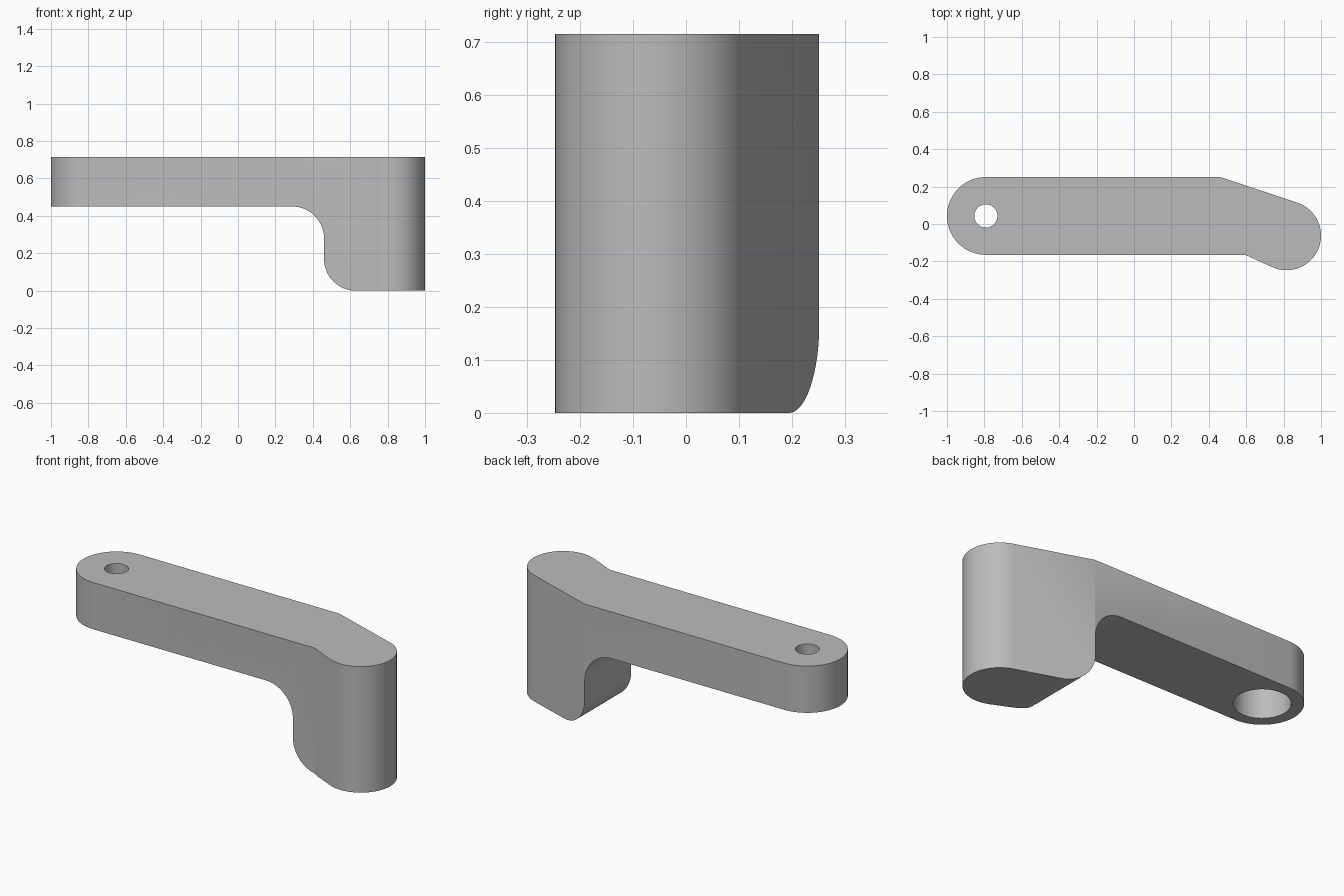
import bpy, bmesh
from math import radians, sin, cos, atan2, degrees
from mathutils import Vector, Matrix

cube = bpy.data.objects.get("Cube")
if cube:
    bpy.data.objects.remove(cube, do_unlink=True)

TOP, UNDER = 0.715, 0.45      # arm top and underside heights
FILLET = 0.17

grey = bpy.data.materials.new("plain grey")
grey.use_nodes = True
colour = (0.5, 0.5, 0.5, 1)
grey.diffuse_color = colour
grey.node_tree.nodes["Principled BSDF"].inputs["Base Color"].default_value = colour


def arc(cx, cy, r, start, end, steps=32):
    angles = [radians(start + (end - start) * i / steps) for i in range(steps + 1)]
    return [(cx + r * cos(a), cy + r * sin(a)) for a in angles]


def prism(name, points, low, high, turn=None):
    """Extrude a closed outline along z, then optionally turn it."""
    bm = bmesh.new()
    face = bm.faces.new([bm.verts.new((u, v, low)) for u, v in points])
    top = bmesh.ops.extrude_face_region(bm, geom=[face])["geom"]
    moved = [g for g in top if isinstance(g, bmesh.types.BMVert)]
    bmesh.ops.translate(bm, verts=moved, vec=(0, 0, high - low))
    if turn:
        bm.transform(turn)
    bmesh.ops.recalc_face_normals(bm, faces=bm.faces)
    mesh = bpy.data.meshes.new(name)
    bm.to_mesh(mesh)
    bm.free()
    mesh.materials.append(grey)
    obj = bpy.data.objects.new(name, mesh)
    bpy.context.collection.objects.link(obj)
    return obj


def combine(obj, tool, operation):
    mod = obj.modifiers.new(tool.name, "BOOLEAN")
    mod.operation, mod.solver, mod.object = operation, "EXACT", tool
    bpy.context.view_layer.objects.active = obj
    bpy.ops.object.modifier_apply(modifier=mod.name)
    bpy.data.objects.remove(tool, do_unlink=True)


# Plan outline: straight arm, bent toward the round grip end
lower_tangent, upper_tangent = -114, 72
outline = (arc(-0.792, 0.043, 0.208, 90, 270)
           + [(0.595, -0.165)]
           + arc(0.815, -0.062, 0.185, lower_tangent, upper_tangent)
           + [(0.462, 0.251)])
handle = prism("lever_handle", outline, 0, TOP)

# Side profile: thin arm, filleted step, deep grip with a rounded lower corner
profile = ([(-1.2, TOP + 0.1), (-1.2, UNDER)]
           + arc(0.46 - FILLET, UNDER - FILLET, FILLET, 90, 0, 24)
           + arc(0.46 + FILLET, FILLET, FILLET, 180, 268, 24)
           + [(0.7, -0.1), (1.2, -0.1), (1.2, TOP + 0.1)])
side = prism("side_profile", profile, -0.5, 0.5, Matrix.Rotation(radians(90), 4, "X"))
combine(handle, side, "INTERSECT")

# Pivot hole with a wide counterbore from below
for name, radius, low, high in (("pivot_hole", 0.062, 0.3, 0.9),
                                ("counterbore", 0.144, 0.3, 0.63)):
    bore = prism(name, arc(-0.792, 0.043, radius, 0, 352.5, 47), low, high)
    combine(handle, bore, "DIFFERENCE")

# Smooth shading with crisp edges
bpy.ops.object.select_all(action="DESELECT")
handle.select_set(True)
bpy.context.view_layer.objects.active = handle
bpy.ops.object.shade_smooth_by_angle(angle=radians(25))
